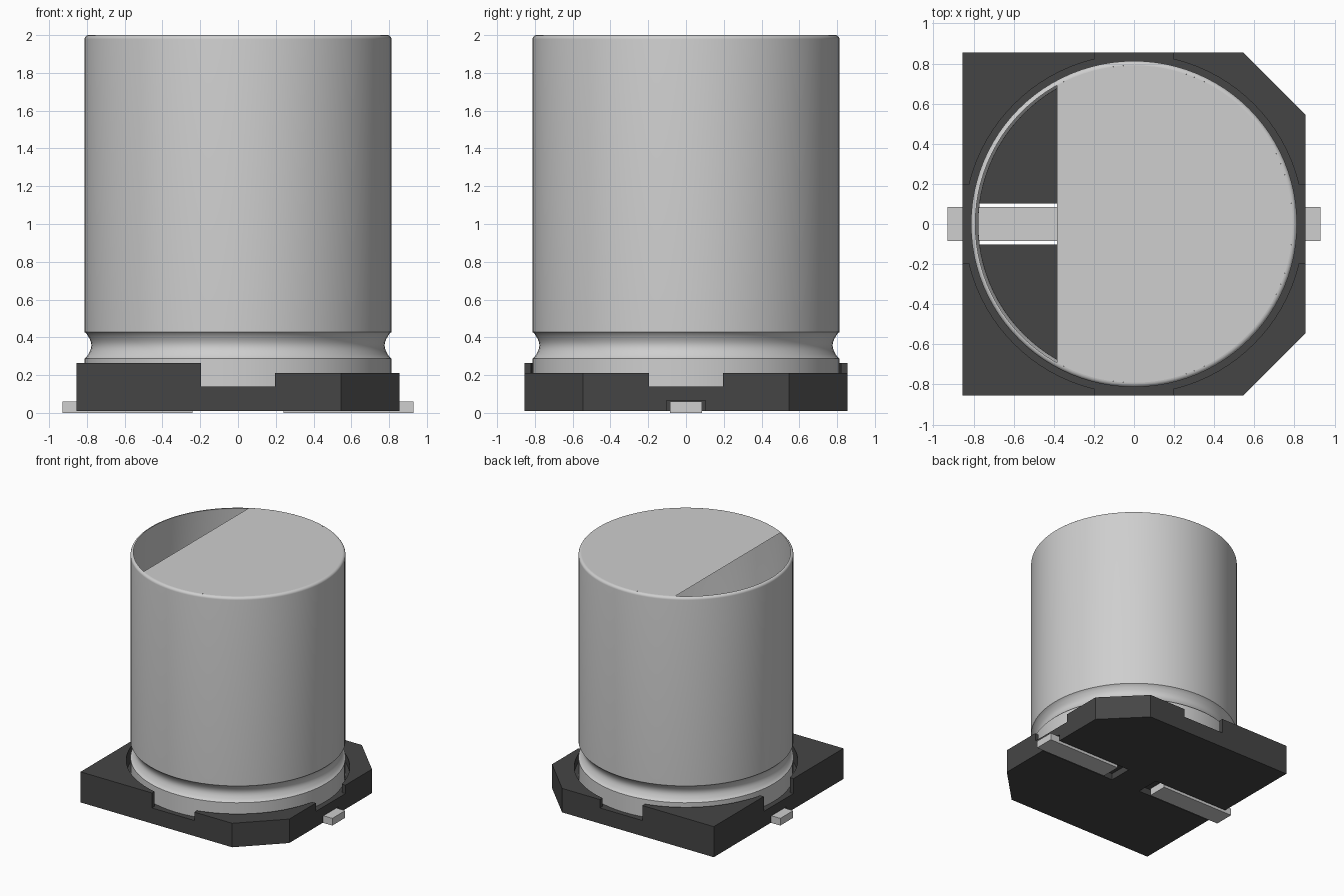
import bpy, bmesh, math

cube = bpy.data.objects.get("Cube")
if cube:
    bpy.data.objects.remove(cube, do_unlink=True)


def material(name, value):
    m = bpy.data.materials.new(name)
    m.use_nodes = True
    color = (value, value, value, 1)
    m.diffuse_color = color
    m.node_tree.nodes["Principled BSDF"].inputs["Base Color"].default_value = color
    return m


METAL = material("aluminium grey", 0.62)
PLASTIC = material("black plastic", 0.06)


def to_object(name, bm, mat):
    bmesh.ops.recalc_face_normals(bm, faces=bm.faces)
    mesh = bpy.data.meshes.new(name)
    bm.to_mesh(mesh)
    bm.free()
    mesh.materials.append(mat)
    obj = bpy.data.objects.new(name, mesh)
    bpy.context.collection.objects.link(obj)
    return obj


def prism(name, outline, z0, z1, mat):
    bm = bmesh.new()
    face = bm.faces.new([bm.verts.new((x, y, z0)) for x, y in outline])
    top = bmesh.ops.extrude_face_region(bm, geom=[face])["geom"]
    bmesh.ops.translate(bm, vec=(0, 0, z1 - z0),
                        verts=[g for g in top if isinstance(g, bmesh.types.BMVert)])
    return to_object(name, bm, mat)


def box(name, x0, x1, y0, y1, z0, z1, mat):
    return prism(name, [(x0, y0), (x1, y0), (x1, y1), (x0, y1)], z0, z1, mat)


def circle(r, n):
    return [(r * math.cos(2 * math.pi * i / n), r * math.sin(2 * math.pi * i / n))
            for i in range(n)]


def activate(obj):
    bpy.ops.object.select_all(action='DESELECT')
    obj.select_set(True)
    bpy.context.view_layer.objects.active = obj


def cut(target, cutter):
    cutter.hide_render = True
    mod = target.modifiers.new("cut", 'BOOLEAN')
    mod.operation = 'DIFFERENCE'
    mod.solver = 'EXACT'
    mod.object = cutter
    activate(target)
    bpy.ops.object.modifier_apply(modifier=mod.name)
    bpy.data.objects.remove(cutter, do_unlink=True)


def smooth(obj):
    activate(obj)
    bpy.ops.object.shade_smooth_by_angle(angle=math.radians(30))


# Plastic base: square with two chamfered corners, taller on the square side
S, C = 0.855, 0.545
base = prism("base", [(-S, -S), (C, -S), (S, -C), (S, C), (C, S), (-S, S)],
             0.01, 0.265, PLASTIC)
cut(base, box("cutter", 0, 1, -1, 1, 0.21, 0.4, PLASTIC))
# Side notches and the round seat for the can
cut(base, box("cutter", -0.195, 0.195, -1, 1, 0.14, 0.4, PLASTIC))
cut(base, box("cutter", -1, 1, -0.195, 0.195, 0.14, 0.4, PLASTIC))
cut(base, prism("cutter", circle(0.845, 96), 0.14, 0.4, PLASTIC))
# Lead channels underneath, open upward inside the can
for s in (-1, 1):
    a, b = sorted((s * 0.14, s * 0.9))
    cut(base, box("cutter", a, b, -0.103, 0.103, -0.1, 0.065, PLASTIC))
    a, b = sorted((s * 0.26, s * 0.79))
    cut(base, box("cutter", a, b, -0.103, 0.103, 0.03, 0.3, PLASTIC))
smooth(base)

# Flat leads
for side, s in (("right", -1), ("left", 1)):
    a, b = sorted((s * 0.24, s * 0.93))
    box(side + "_lead", a, b, -0.085, 0.085, 0, 0.06, METAL)

# Can wall: turned profile with a crimp groove and a rounded top rim
R, TOP, FILLET = 0.813, 2.0, 0.022
profile = [(R, 0.14), (R, 0.288)]
for i in range(9):
    t = i / 8
    profile.append((0.803 - 0.027 * math.sin(math.pi * t), 0.295 + 0.125 * t))
profile.append((R, 0.428))
for i in range(7):
    t = math.pi / 2 * i / 6
    profile.append((R - FILLET + FILLET * math.cos(t), TOP - FILLET + FILLET * math.sin(t)))

SEG = 96
bm = bmesh.new()
rings = [[bm.verts.new((x, y, z)) for x, y in circle(r, SEG)] for r, z in profile]
for low, high in zip(rings, rings[1:]):
    for i in range(SEG):
        j = (i + 1) % SEG
        bm.faces.new((low[i], low[j], high[j], high[i]))
can = to_object("can_wall", bm, METAL)
smooth(can)

# Can top: disc with an open segment on the right side
EDGE, RT = -0.385, R - FILLET
half = math.acos(EDGE / RT)
bm = bmesh.new()
count = 72
lid = bm.faces.new([bm.verts.new((RT * math.cos(a), RT * math.sin(a), TOP))
                    for a in (-half + 2 * half * i / count for i in range(count + 1))])
top = to_object("can_top", bm, METAL)
if top.data.polygons[0].normal.z < 0:
    top.data.flip_normals()
